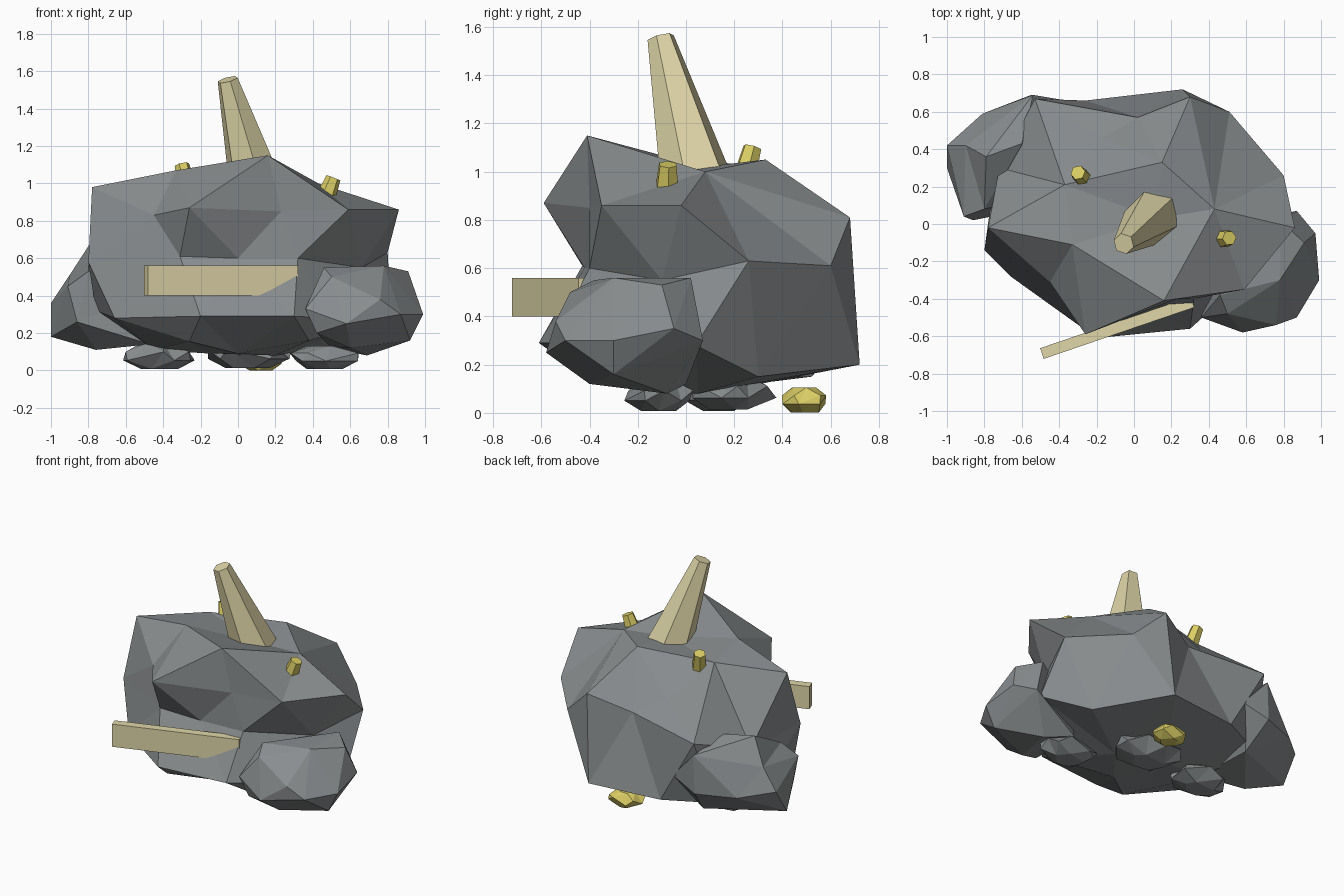
import bpy, bmesh, math, random
from mathutils import Vector, Matrix

random.seed(4)


def material(name, rgb):
    m = bpy.data.materials.new(name)
    m.diffuse_color = (*rgb, 1)
    return m


STONE = material("grey_stone", (0.25, 0.268, 0.275))
BONE = material("pale_bone", (0.74, 0.67, 0.39))
GOLD = material("gold", (0.70, 0.61, 0.13))


def finish(bm, name, mat):
    bmesh.ops.recalc_face_normals(bm, faces=bm.faces[:])
    me = bpy.data.meshes.new(name)
    bm.to_mesh(me)
    bm.free()
    me.materials.append(mat)
    ob = bpy.data.objects.new(name, me)
    bpy.context.collection.objects.link(ob)
    return ob


def rock(name, points, centre, mat=STONE):
    """Faceted stone: corners are joined as seen from its centre, so hollows survive."""
    centre = Vector(centre)
    bm = bmesh.new()
    home = {}
    for p in points:
        v = bm.verts.new((Vector(p) - centre).normalized())
        home[v] = Vector(p)
    bmesh.ops.convex_hull(bm, input=bm.verts[:])
    for v, p in home.items():
        v.co = p
    return finish(bm, name, mat)


def prism(name, base, tip, r0, r1, mat, sides=6):
    """Tapered prism between two points."""
    base, tip = Vector(base), Vector(tip)
    axis = tip - base
    bm = bmesh.new()
    bmesh.ops.create_cone(
        bm, cap_ends=True, segments=sides, radius1=r0, radius2=r1, depth=axis.length,
        matrix=Matrix.Translation((base + tip) / 2) @ axis.to_track_quat('Z', 'Y').to_matrix().to_4x4())
    return finish(bm, name, mat)


def pebble(name, centre, size, mat=STONE):
    """Small flattened stone with irregular facets."""
    pts = []
    for ring, r in ((-0.95, 0.5), (-0.3, 0.95), (0.35, 0.95), (0.95, 0.5)):
        for i in range(6):
            a = math.tau * (i + random.uniform(-0.3, 0.3)) / 6 + ring
            k = r * random.uniform(0.9, 1.08)
            off = (math.cos(a) * k, math.sin(a) * k, ring)
            pts.append([c + s * o for c, s, o in zip(centre, size, off)])
    return rock(name, pts, centre, mat)


# Main body: crown, overhanging brow, mouth line, jutting chin, underside
rock("body", [
    # crown, with a valley under the horn and a notch at the back
    (0.16, -0.41, 1.15), (-0.78, -0.02, 0.98), (-0.33, -0.11, 1.07),
    (0.43, 0.08, 1.0), (0.86, -0.02, 0.86), (0.15, 0.33, 1.05),
    (0.12, 0.03, 1.015), (-0.37, 0.21, 1.03), (-0.53, 0.67, 0.67),
    (0.30, 0.68, 0.81), (-0.17, 0.46, 0.81), (0.02, 0.57, 0.71),
    # brow
    (-0.26, -0.59, 0.87), (0.59, -0.35, 0.86), (0.23, -0.40, 0.85),
    (-0.45, -0.31, 0.83),
    # waist and mouth line
    (0.80, 0.26, 0.63), (0.51, 0.60, 0.61), (-0.80, -0.14, 0.58),
    (-0.31, -0.43, 0.61), (0.0, -0.42, 0.60), (0.32, -0.40, 0.60),
    (0.66, -0.10, 0.55), (-0.72, 0.30, 0.55),
    # chin and lower rim
    (0.26, 0.72, 0.20), (-0.26, 0.66, 0.20), (-0.20, -0.61, 0.29),
    (0.30, -0.56, 0.29), (-0.66, -0.28, 0.28), (0.50, -0.38, 0.28),
    (-0.26, -0.42, 0.155), (0.38, -0.36, 0.16), (0.60, 0.30, 0.15),
    (0.82, 0.04, 0.28), (-0.76, 0.15, 0.32), (-0.58, 0.50, 0.20),
    # underside
    (-0.45, 0.15, 0.11), (0.0, -0.2, 0.09),
    (0.2, 0.05, 0.08), (-0.15, 0.15, 0.09)], (0, 0.05, 0.55))

# Side boulders
rock("right_boulder", [
    (0.99, -0.30, 0.30), (0.91, -0.10, 0.53), (0.97, -0.05, 0.35),
    (0.87, 0.07, 0.30), (0.87, -0.50, 0.30), (0.76, -0.54, 0.38),
    (0.58, -0.58, 0.25), (0.46, -0.38, 0.55), (0.78, -0.30, 0.56),
    (0.50, -0.48, 0.50), (0.36, -0.50, 0.33), (0.42, -0.48, 0.20),
    (0.69, -0.08, 0.08), (0.92, -0.30, 0.16), (0.78, 0.02, 0.56),
    (0.50, 0.0, 0.12), (0.60, -0.40, 0.12), (0.45, -0.1, 0.4)], (0.68, -0.25, 0.33))
rock("left_boulder", [
    (-1.0, 0.42, 0.36), (-1.0, 0.30, 0.18), (-0.91, 0.04, 0.45),
    (-0.81, 0.59, 0.33), (-0.54, 0.69, 0.60), (-0.55, 0.69, 0.33),
    (-0.36, 0.66, 0.40), (-0.80, 0.08, 0.53), (-0.79, 0.36, 0.68),
    (-0.90, 0.42, 0.51), (-0.60, 0.43, 0.67), (-0.76, 0.20, 0.11),
    (-0.47, 0.10, 0.14), (-0.86, 0.02, 0.26), (-0.50, 0.52, 0.15),
    (-0.50, 0.15, 0.4)], (-0.68, 0.35, 0.38))

# Pebbles underneath
pebble("left_pebble", (-0.42, 0.14, 0.075), (0.22, 0.16, 0.07))
pebble("right_pebble", (0.46, -0.11, 0.07), (0.2, 0.16, 0.065))
pebble("middle_pebble", (0.05, 0.18, 0.085), (0.26, 0.19, 0.075))
pebble("gold_nugget", (0.12, 0.49, 0.053), (0.12, 0.115, 0.055), GOLD)

# Horn and gold studs on top
prism("horn", (0.105, 0.045, 0.95), (-0.055, -0.105, 1.555), 0.155, 0.057, BONE)
prism("right_stud", (0.46, -0.08, 0.90), (0.51, -0.075, 1.03), 0.055, 0.04, GOLD)
prism("left_stud", (-0.27, 0.24, 0.97), (-0.30, 0.275, 1.10), 0.05, 0.04, GOLD)

# Plank held in the mouth
bm = bmesh.new()
bmesh.ops.create_cube(bm, size=1, matrix=Matrix.Translation((-0.09, -0.555, 0.48))
                      @ Matrix.Rotation(math.atan2(0.27, 0.79), 4, 'Z')
                      @ Matrix.Diagonal((0.85, 0.06, 0.16, 1)))
finish(bm, "mouth_plank", BONE)
